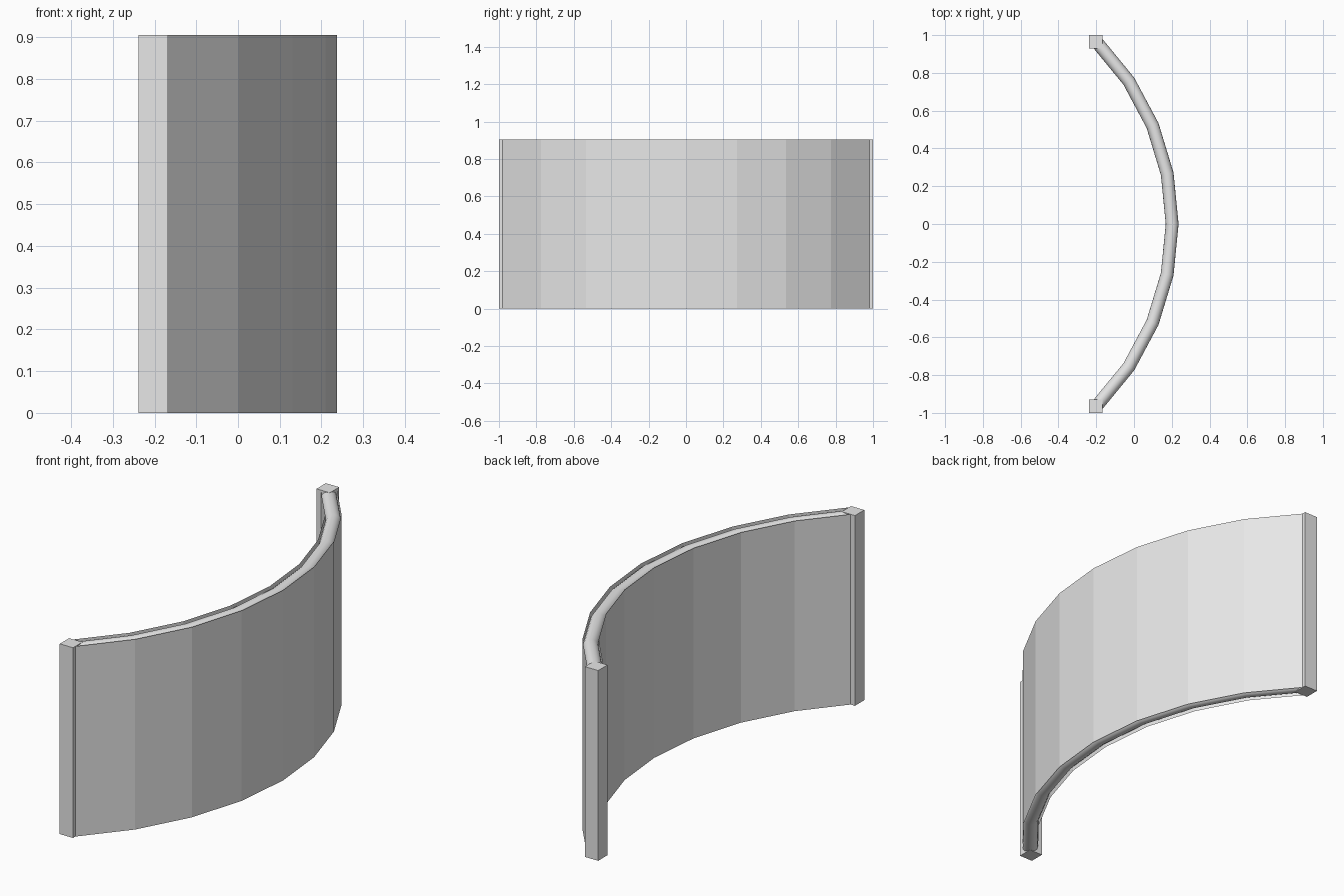
import bpy, bmesh, math
from mathutils import Vector

cube = bpy.data.objects.get("Cube")
if cube:
    bpy.data.objects.remove(cube, do_unlink=True)

HEIGHT = 0.905
R_OUT, R_IN = 1.396, 1.326
CENTRE_X = 0.237 - R_OUT
SPAN = math.radians(45)
RAIL = 0.034

grey = bpy.data.materials.new("light_grey")
grey.use_nodes = True
colour = (0.8, 0.8, 0.8, 1)
grey.diffuse_color = colour
grey.node_tree.nodes["Principled BSDF"].inputs["Base Color"].default_value = colour


def arc_point(radius, t, z):
    a = SPAN * (2 * t - 1)
    return Vector((CENTRE_X + radius * math.cos(a), radius * math.sin(a), z))


def finish(name, bm):
    mesh = bpy.data.meshes.new(name)
    bm.to_mesh(mesh)
    bm.free()
    mesh.materials.append(grey)
    obj = bpy.data.objects.new(name, mesh)
    bpy.context.collection.objects.link(obj)
    return obj


def panel(name, radius, outward, steps=8):
    bm = bmesh.new()
    cols = [[bm.verts.new(arc_point(radius, i / steps, z)) for z in (0, HEIGHT)]
            for i in range(steps + 1)]
    for a, b in zip(cols, cols[1:]):
        quad = [a[0], b[0], b[1], a[1]]
        bm.faces.new(quad if outward else quad[::-1])
    finish(name, bm)


def rail(name, z, steps=8, sides=16):
    bm = bmesh.new()
    rings = []
    for i in range(steps + 1):
        ring = []
        for k in range(sides):
            b = math.tau * k / sides
            radius = (R_OUT + R_IN) / 2 + RAIL * math.cos(b)
            ring.append(bm.verts.new(arc_point(radius, i / steps, z + RAIL * math.sin(b))))
        rings.append(ring)
    for r, s in zip(rings, rings[1:]):
        for k in range(sides):
            n = (k + 1) % sides
            bm.faces.new((r[k], s[k], s[n], r[n])).smooth = True
    finish(name, bm)


def post(name, side):
    bm = bmesh.new()
    bmesh.ops.create_cube(bm, size=1)
    for v in bm.verts:
        v.co = Vector((v.co.x * 0.07 - 0.203, v.co.y * 0.07 + side * 0.965,
                       (v.co.z + 0.5) * HEIGHT))
    finish(name, bm)


# Curved wall skins, open along the edges where the rails sit
panel("outer_panel", R_OUT, True)
panel("inner_panel", R_IN, False)

# Round rails between the skins
rail("top_rail", HEIGHT - RAIL)
rail("bottom_rail", RAIL)

# Square end posts
post("front_post", -1)
post("back_post", 1)
